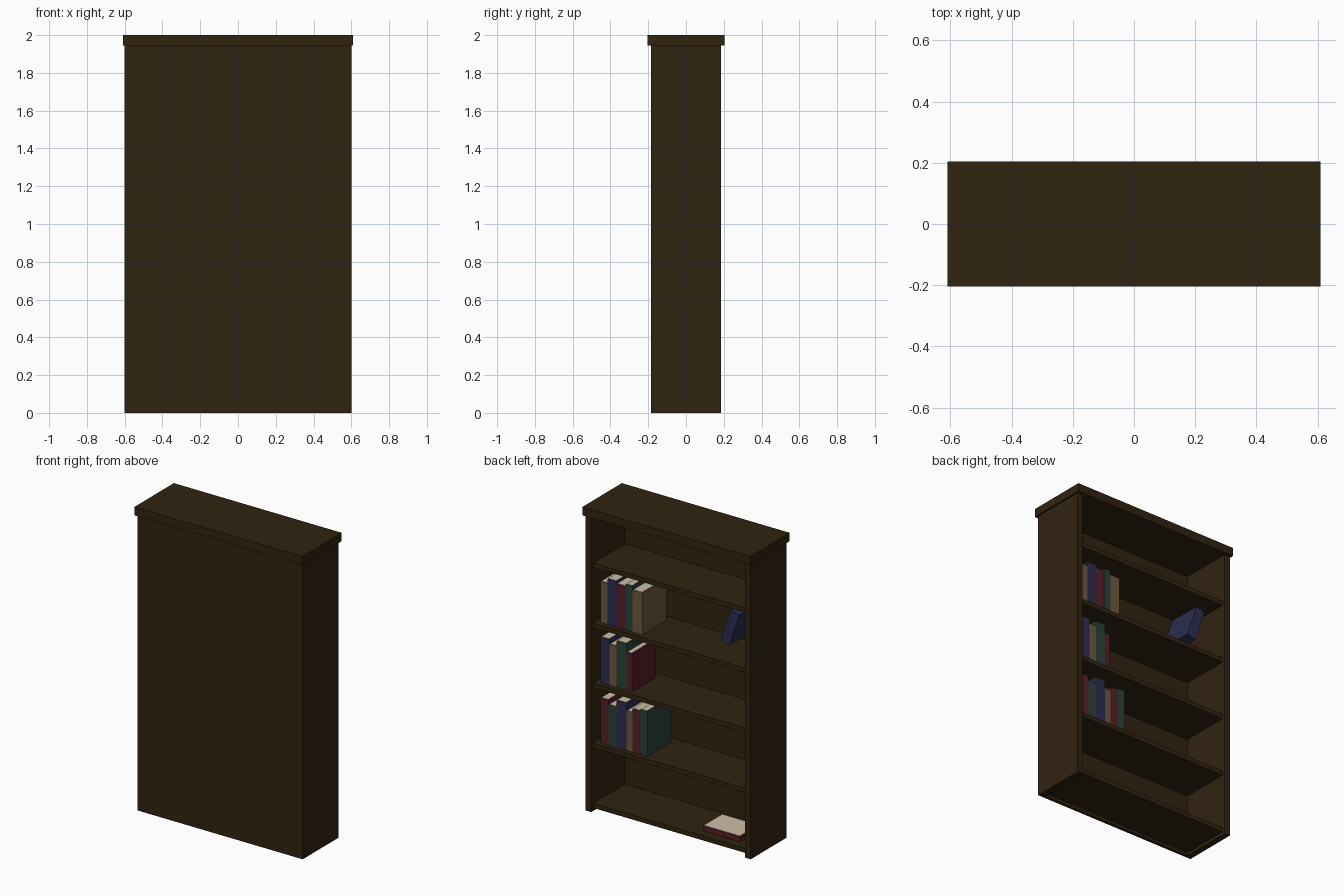
import bpy, math

if "Cube" in bpy.data.objects:
    bpy.data.objects.remove(bpy.data.objects["Cube"])

# ---------- flat colours ----------
def material(name, rgb):
    m = bpy.data.materials.new(name)
    m.diffuse_color = (*rgb, 1)
    m.use_nodes = True
    m.node_tree.nodes["Principled BSDF"].inputs["Base Color"].default_value = m.diffuse_color
    return m

WOOD = material("dark_wood", (0.030, 0.017, 0.005))
PAGES = material("cream_pages", (0.62, 0.52, 0.38))
COVERS = {
    "tan": material("tan_cover", (0.15, 0.10, 0.045)),
    "blue": material("blue_cover", (0.025, 0.025, 0.085)),
    "red": material("red_cover", (0.095, 0.014, 0.020)),
    "green": material("green_cover", (0.021, 0.055, 0.040)),
}

def box(name, x, y, z, mat):
    """Box from (min, max) ranges, origin at its centre."""
    bpy.ops.mesh.primitive_cube_add(size=1, location=[(a + b) / 2 for a, b in (x, y, z)])
    ob = bpy.context.object
    ob.name = name
    ob.scale = [b - a for a, b in (x, y, z)]
    bpy.ops.object.transform_apply(location=False, rotation=False, scale=True)
    ob.data.materials.append(mat)
    return ob

def book(name, x, y, z, colour, rim=0.004):
    """Cover block with a thin page plate on its top."""
    ob = box(name, x, y, z, COVERS[colour])
    box(name + "_pages", (x[0] + rim, x[1] - rim), (y[0] + rim, y[1] - rim),
        (z[1] - 0.002, z[1] + 0.003), PAGES)
    return ob

# ---------- cabinet, open towards +y ----------
for side, name in ((-1, "left_side"), (1, "right_side")):
    box(name, sorted((side * 0.56, side * 0.60)), (-0.185, 0.185), (0, 1.945), WOOD)
box("back_panel", (-0.56, 0.56), (-0.185, -0.165), (0, 1.945), WOOD)
box("top_board", (-0.61, 0.61), (-0.205, 0.205), (1.945, 2.0), WOOD)
SHELF = [0.02 + 0.395 * i for i in range(5)]
for i, z in enumerate(SHELF):
    box(f"shelf_{i + 1}", (-0.56, 0.56), (-0.165, 0.165), (z, z + 0.03), WOOD)

# ---------- upright books: colour, width, height, packed from +x ----------
ROWS = {
    3: [("tan", .051, .27), ("blue", .065, .30), ("red", .066, .285),
        ("green", .05, .30), ("tan", .073, .275)],
    2: [("blue", .065, .30), ("tan", .051, .27), ("green", .073, .305), ("red", .04, .25)],
    1: [("red", .058, .295), ("green", .058, .265), ("blue", .073, .31),
        ("tan", .043, .26), ("red", .058, .285), ("green", .051, .295)],
}
for shelf, row in ROWS.items():
    x, base = 0.528, SHELF[shelf] + 0.03
    for n, (colour, width, height) in enumerate(row):
        book(f"book_{shelf}_{n + 1}", (x - width + 0.001, x), (-0.115, 0.133),
             (base, base + height), colour)
        x -= width

# ---------- leaning book and book lying flat ----------
lean = box("leaning_book", (-0.43, -0.365), (-0.12, 0.11), (1.325, 1.555), COVERS["blue"])
lean.rotation_euler[1] = math.radians(-18)
book("flat_book", (-0.47, -0.20), (-0.09, 0.11), (0.05, 0.085), "red")
